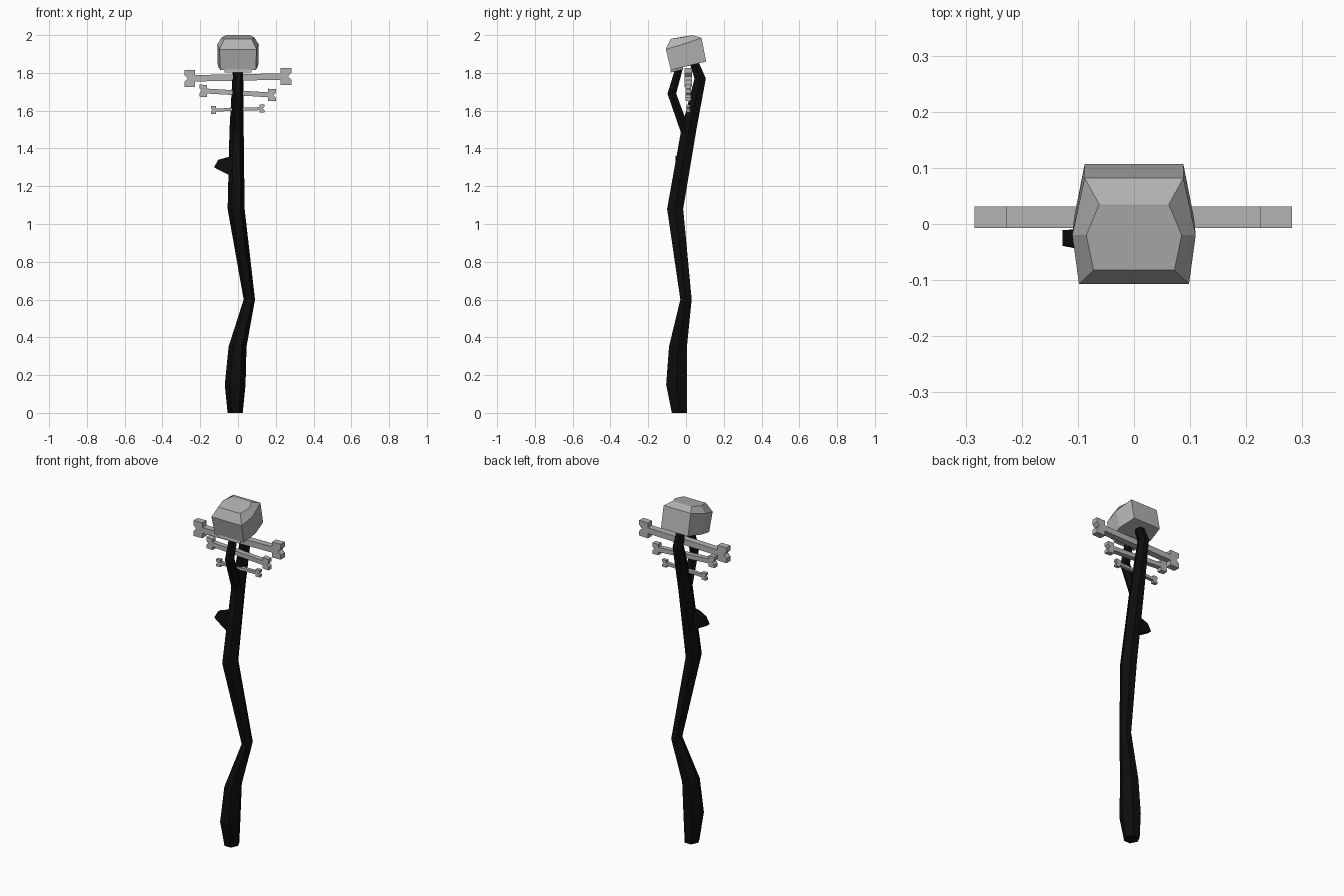
import bpy, bmesh, math

cube = bpy.data.objects.get("Cube")
if cube:
    bpy.data.objects.remove(cube)


def material(name, rgb):
    mat = bpy.data.materials.new(name)
    mat.use_nodes = True
    mat.diffuse_color = (*rgb, 1)
    bsdf = mat.node_tree.nodes["Principled BSDF"]
    bsdf.inputs["Base Color"].default_value = (*rgb, 1)
    bsdf.inputs["Roughness"].default_value = 0.8
    return mat


black = material("charred wood", (0.004, 0.004, 0.004))
grey = material("grey bone", (0.45, 0.45, 0.45))


def loft(name, rings, mat):
    """Join closed rings of points with quads and cap both ends."""
    bm = bmesh.new()
    loops = [[bm.verts.new(p) for p in ring] for ring in rings]
    n = len(loops[0])
    for a, b in zip(loops, loops[1:]):
        for i in range(n):
            j = (i + 1) % n
            bm.faces.new((a[i], a[j], b[j], b[i]))
    bm.faces.new(loops[0][::-1])
    bm.faces.new(loops[-1])
    bmesh.ops.recalc_face_normals(bm, faces=bm.faces)
    mesh = bpy.data.meshes.new(name)
    bm.to_mesh(mesh)
    bm.free()
    mesh.materials.append(mat)
    obj = bpy.data.objects.new(name, mesh)
    bpy.context.collection.objects.link(obj)
    return obj


def six_sided(z, x0, x1, y0, y1):
    """Horizontal hexagon that fills the given extents."""
    pts = []
    for k in range(6):
        a = math.radians(60 * k)
        pts.append(((x0 + x1) / 2 + (x1 - x0) / 2 * math.cos(a),
                    (y0 + y1) / 2 + (y1 - y0) / 2 * math.sin(a) / math.sin(math.pi / 3), z))
    return pts


# Crooked staff, running up into the rear prong: z, x range, y range
staff = [
    (0, -0.055, 0.025, -0.075, 0.005),
    (0.15, -0.07, 0.04, -0.105, 0.005),
    (0.35, -0.05, 0.045, -0.09, 0.005),
    (0.6, 0.03, 0.09, -0.03, 0.03),
    (1.08, -0.055, 0.035, -0.10, -0.015),
    (1.5, -0.045, 0.03, -0.025, 0.055),
    (1.77, -0.03, 0.028, 0.045, 0.105),
    (1.85, -0.026, 0.026, 0.02, 0.07),
]
loft("staff", [six_sided(*s) for s in staff], black)

# Front prong of the fork
prong = [
    (1.47, -0.035, 0.025, -0.022, 0.03),
    (1.69, -0.03, 0.026, -0.098, -0.052),
    (1.83, -0.026, 0.026, -0.055, -0.015),
]
loft("front_prong", [six_sided(*s) for s in prong], black)


# Broken twig on the right side
def twig_ring(x_top, x_low, z_top, z_low, y, half):
    return [(x_top, y - half, z_top), (x_top, y + half, z_top),
            (x_low, y + half, z_low), (x_low, y - half, z_low)]


loft("twig_stub", [
    twig_ring(-0.02, -0.02, 1.36, 1.25, -0.03, 0.025),
    twig_ring(-0.05, -0.05, 1.355, 1.26, -0.03, 0.024),
    twig_ring(-0.105, -0.127, 1.34, 1.30, -0.025, 0.014),
], black)


# Blocky skull, tilted forward
def skull_ring(front, mid, back):
    right = [front, mid, back]
    return right + [(-x, y, z) for x, y, z in reversed(right)]


loft("skull", [
    skull_ring((0.094, -0.08, 1.815), (0.107, 0.01, 1.838), (0.088, 0.107, 1.86)),
    skull_ring((0.098, -0.107, 1.925), (0.11, -0.02, 1.95), (0.088, 0.082, 1.985)),
    skull_ring((0.072, -0.082, 1.98), (0.085, -0.02, 1.989), (0.062, 0.035, 2.0)),
], grey)

# Upper jaw below the skull
loft("jaw", [
    skull_ring((0.07, -0.083, 1.802), (0.07, -0.05, 1.81), (0.065, -0.015, 1.818)),
    skull_ring((0.074, -0.08, 1.82), (0.074, -0.05, 1.828), (0.068, -0.015, 1.836)),
], grey)


# Crossbones: knobbed outlines extruded front to back
def bone(name, half, centre_x, z, knob, knob_half, shaft_half, depth, tilt):
    quarter = [(half - knob, shaft_half), (half - knob, knob_half), (half, knob_half),
               (half, knob_half * 0.4), (half - knob * 0.3, 0)]
    side = quarter + [(x, -h) for x, h in reversed(quarter[:-1])]
    outline = side + [(-x, -h) for x, h in side]
    rings = [[(centre_x + x, 0.012 + y, z + h + x * tilt) for x, h in outline]
             for y in (-depth, depth)]
    loft(name, rings, grey)


bone("large_bone", 0.283, -0.001, 1.776, 0.057, 0.045, 0.017, 0.019, 0.02)
bone("middle_bone", 0.202, -0.002, 1.694, 0.04, 0.032, 0.013, 0.0145, -0.06)
bone("small_bone", 0.142, -0.002, 1.607, 0.027, 0.021, 0.008, 0.01, 0.03)
